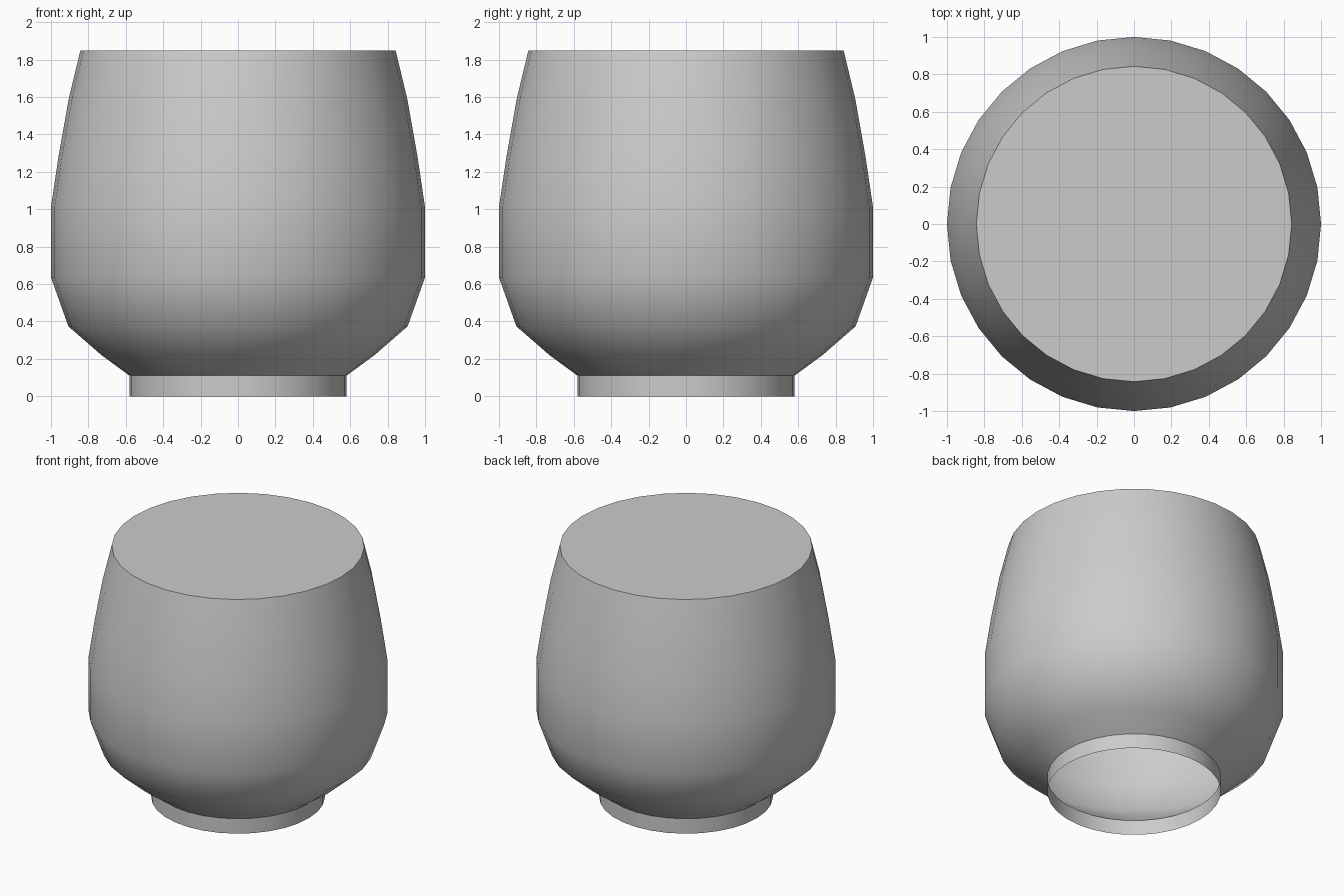
import bpy, bmesh, math

if "Cube" in bpy.data.objects:
    bpy.data.objects.remove(bpy.data.objects["Cube"])

SIDES = 32

grey = bpy.data.materials.new("light grey")
grey.diffuse_color = (0.6, 0.6, 0.6, 1.0)
grey.use_nodes = True
grey.node_tree.nodes["Principled BSDF"].inputs["Base Color"].default_value = grey.diffuse_color


def lathe(name, profile, cap_top=False):
    """Revolve (radius, height) points, listed bottom to top, around z."""
    bm = bmesh.new()
    rings = []
    for r, z in profile:
        rings.append([bm.verts.new((r * math.cos(2 * math.pi * i / SIDES),
                                    r * math.sin(2 * math.pi * i / SIDES), z))
                      for i in range(SIDES)])
    for low, high in zip(rings, rings[1:]):
        for i in range(SIDES):
            j = (i + 1) % SIDES
            bm.faces.new((low[i], low[j], high[j], high[i]))
    if cap_top:
        bm.faces.new(rings[-1])
    mesh = bpy.data.meshes.new(name)
    bm.to_mesh(mesh)
    bm.free()
    mesh.materials.append(grey)
    obj = bpy.data.objects.new(name, mesh)
    bpy.context.collection.objects.link(obj)
    bpy.ops.object.select_all(action='DESELECT')
    obj.select_set(True)
    bpy.context.view_layer.objects.active = obj
    bpy.ops.object.shade_smooth_by_angle(angle=math.radians(40))
    return obj


# Rounded hollow body with a flat closed top, open towards the foot
lathe("cup_body", [(0.58, 0.11), (0.73, 0.22), (0.907, 0.374), (1.0, 0.636),
                   (1.0, 1.01), (0.96, 1.28), (0.905, 1.59), (0.843, 1.848)],
      cap_top=True)

# Thin open foot ring
lathe("foot_ring", [(0.58, 0.0), (0.58, 0.11)])
